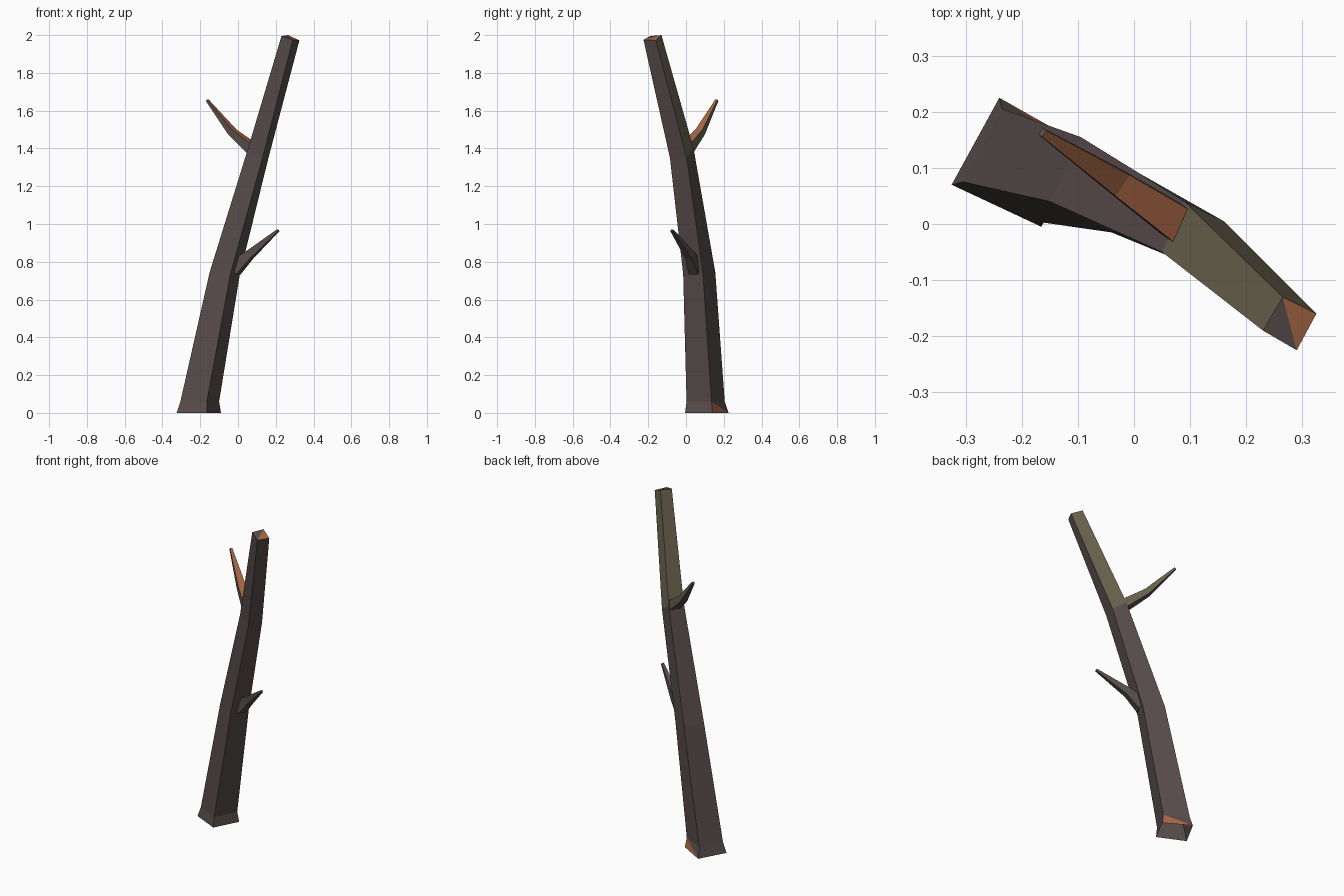
import bpy
from mathutils import Vector

cube = bpy.data.objects.get("Cube")
if cube:
    bpy.data.objects.remove(cube)


def make_material(name, rgb):
    mat = bpy.data.materials.new(name)
    mat.use_nodes = True
    mat.diffuse_color = (*rgb, 1)
    mat.node_tree.nodes["Principled BSDF"].inputs["Base Color"].default_value = (*rgb, 1)
    return mat


BARK, MOSS, WOOD = range(3)
materials = [make_material("dark_bark", (0.098, 0.074, 0.072)),
             make_material("mossy_bark", (0.141, 0.122, 0.076)),
             make_material("bare_wood", (0.40, 0.14, 0.06))]


def loft(name, rings, colour, extra=()):
    """Skin four-cornered rings; colour(segment, side) picks each face's material."""
    verts = [p for ring in rings for p in ring]
    faces, slots = [], []
    for seg in range(len(rings) - 1):
        for side in range(4):
            a, b = seg * 4 + side, seg * 4 + (side + 1) % 4
            lower, upper = (a, b, b + 4), (a, b + 4, a + 4)
            c = colour(seg, side)
            if isinstance(c, tuple):
                faces += [lower, upper] if c[2] else [(a, b, a + 4), (b, b + 4, a + 4)]
                slots += c[:2]
            else:
                faces.append((a, b, b + 4, a + 4))
                slots.append(c)
    for face, slot in extra:
        faces.append(face)
        slots.append(slot)
    mesh = bpy.data.meshes.new(name)
    mesh.from_pydata(verts, [], faces)
    for mat in materials:
        mesh.materials.append(mat)
    for poly, slot in zip(mesh.polygons, slots):
        poly.material_index = slot
    obj = bpy.data.objects.new(name, mesh)
    bpy.context.collection.objects.link(obj)
    return obj


# Trunk: flared foot, two bends, broken top; sides run front, right, back, left
trunk_rings = [
    [(-.325, .07, 0), (-.165, -.005, 0), (-.09, .14, 0), (-.24, .225, 0)],
    [(-.305, .075, .06), (-.165, .003, .06), (-.10, .135, .06), (-.235, .205, .06)],
    [(-.15, .04, .745), (-.04, -.015, .735), (.01, .09, .735), (-.095, .155, .745)],
    [(.05, -.05, 1.39), (.13, -.085, 1.35), (.16, .005, 1.345), (.09, .04, 1.40)],
    [(.23, -.19, 1.995), (.29, -.225, 1.975), (.325, -.16, 1.972), (.265, -.13, 2.0)],
]


def trunk_colour(seg, side):
    if seg == 0 and side == 2:
        return WOOD, BARK, False
    return MOSS if seg == 3 and side >= 2 else BARK


n = 4 * (len(trunk_rings) - 1)
loft("trunk", trunk_rings, trunk_colour,
     [((n, n + 1, n + 3), BARK), ((n + 1, n + 2, n + 3), WOOD)])


# Branches: tapered four-sided stubs along a bent path
def branch(name, path, widths, heights, colour):
    path = [Vector(p) for p in path]
    along = (path[-1] - path[0]).normalized()
    side = along.cross(Vector((0, 0, 1))).normalized()
    up = side.cross(along)
    rings = []
    for p, w, h in zip(path, widths, heights):
        rings.append([p + side * w * i / 2 + up * h * j / 2
                      for i, j in ((-1, -1), (1, -1), (1, 1), (-1, 1))])
    loft(name, rings, colour, [((8, 9, 10, 11), BARK)])


branch("upper_branch", [(.08, 0, 1.395), (-.03, .075, 1.487), (-.163, .163, 1.655)],
       (.065, .045, .014), (.055, .035, .012),
       lambda seg, side: (BARK, MOSS, WOOD, BARK)[side])
branch("lower_branch", [(-.02, .05, .765), (.06, .02, .835), (.213, -.075, .967)],
       (.055, .04, .014), (.08, .045, .012),
       lambda seg, side: BARK)
